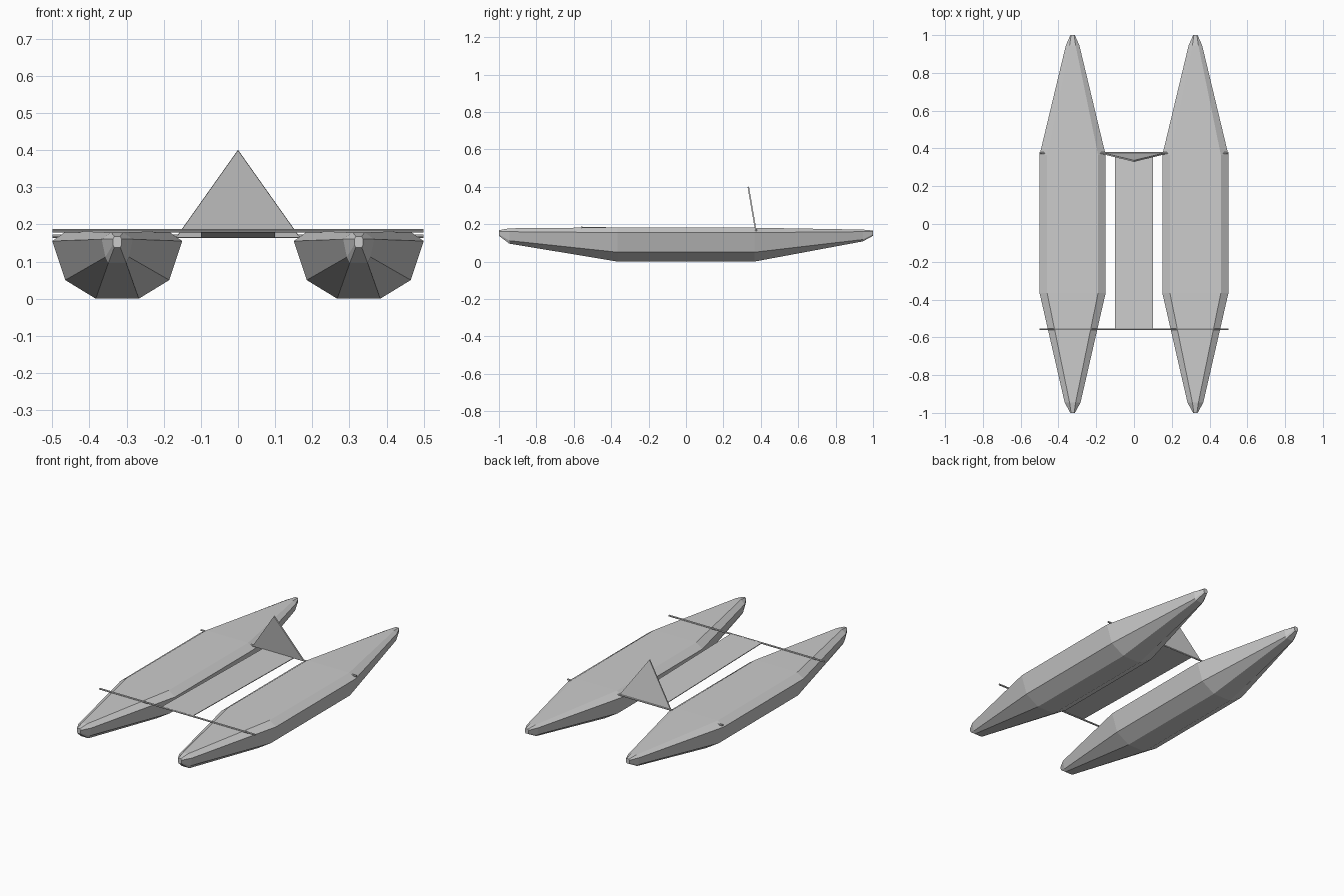
import bpy, bmesh
from mathutils import Vector

cube = bpy.data.objects.get("Cube")
if cube:
    bpy.data.objects.remove(cube, do_unlink=True)

GREY = (0.6, 0.6, 0.6, 1.0)
grey = bpy.data.materials.new("light_grey")
grey.use_nodes = True
grey.diffuse_color = GREY
for node in grey.node_tree.nodes:
    if node.type == "BSDF_PRINCIPLED":
        node.inputs["Base Color"].default_value = GREY


def finish(name, bm):
    """Turn a bmesh into a flat shaded object."""
    bmesh.ops.recalc_face_normals(bm, faces=bm.faces)
    mesh = bpy.data.meshes.new(name)
    bm.to_mesh(mesh)
    bm.free()
    mesh.materials.append(grey)
    obj = bpy.data.objects.new(name, mesh)
    bpy.context.collection.objects.link(obj)
    return obj


def loft(name, rings):
    """Skin a row of closed rings and cap both ends."""
    bm = bmesh.new()
    rows = [[bm.verts.new(p) for p in ring] for ring in rings]
    n = len(rows[0])
    for a, b in zip(rows, rows[1:]):
        for i in range(n):
            j = (i + 1) % n
            bm.faces.new((a[i], a[j], b[j], b[i]))
    bm.faces.new(rows[0])
    bm.faces.new(rows[-1])
    return finish(name, bm)


def slab(name, outline, thickness):
    """Thin plate centred on a flat outline."""
    pts = [Vector(p) for p in outline]
    normal = (pts[1] - pts[0]).cross(pts[2] - pts[0]).normalized()
    offset = normal * thickness / 2
    return loft(name, [[p - offset for p in pts], [p + offset for p in pts]])


def crossbar(name, y, z, radius=0.005):
    bpy.ops.mesh.primitive_cylinder_add(
        vertices=8, radius=radius, depth=1.0,
        location=(0, y, z), rotation=(0, 1.5708, 0))
    bar = bpy.context.object
    bar.name = name
    bar.data.materials.append(grey)


# Hull stations: y, then half width and height of deck, gunwale, chine, keel
STATIONS = [
    (-1.0, (0.008, 0.168), (0.012, 0.160), (0.012, 0.145), (0.008, 0.138)),
    (-0.945, (0.016, 0.178), (0.042, 0.160), (0.032, 0.112), (0.024, 0.096)),
    (-0.365, (0.135, 0.183), (0.175, 0.155), (0.140, 0.050), (0.058, 0.0)),
    (0.365, (0.135, 0.181), (0.175, 0.155), (0.140, 0.050), (0.058, 0.0)),
    (0.945, (0.016, 0.171), (0.036, 0.160), (0.030, 0.118), (0.022, 0.108)),
    (1.0, (0.008, 0.166), (0.012, 0.160), (0.012, 0.145), (0.008, 0.138)),
]

# Twin hulls
for side, label in ((1, "left"), (-1, "right")):
    rings = []
    for y, *half in STATIONS:
        ring = [(side * 0.325 + w, y, z) for w, z in half]
        ring += [(side * 0.325 - w, y, z) for w, z in reversed(half)]
        rings.append(ring)
    loft(label + "_hull", rings)

# Crossbars
crossbar("front_crossbar", -0.557, 0.183)
crossbar("rear_crossbar", 0.375, 0.168)

# Sloping deck panel between the hulls
slab("deck_panel", [(-0.1, -0.557, 0.184), (0.1, -0.557, 0.184),
                    (0.1, 0.375, 0.167), (-0.1, 0.375, 0.167)], 0.004)

# Triangular rear frame panel leaning forward
slab("triangular_panel", [(-0.165, 0.373, 0.167), (0.165, 0.373, 0.167),
                          (0, 0.333, 0.4)], 0.008)
